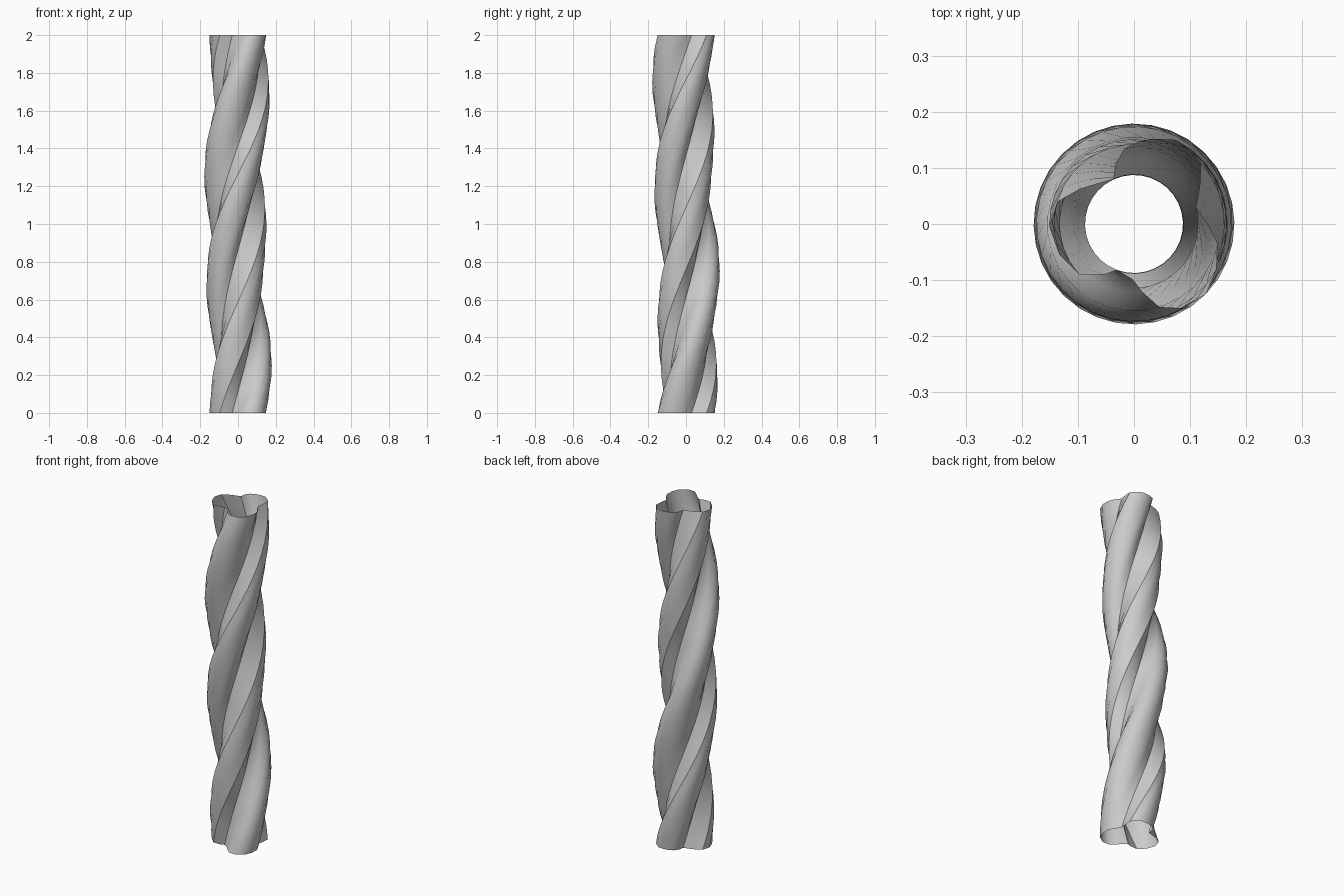
import bpy, bmesh, math

if "Cube" in bpy.data.objects:
    bpy.data.objects.remove(bpy.data.objects["Cube"])

# Three-lobed open cross-section, as seen at both ends
PROFILE = [
    (-0.037, 0.080), (-0.033, 0.107), (-0.017, 0.134), (0.010, 0.147),
    (0.035, 0.152), (0.074, 0.150), (0.100, 0.132), (0.119, 0.109),
    (0.117, 0.066), (0.110, 0.030), (0.135, -0.005), (0.149, -0.035),
    (0.147, -0.080), (0.129, -0.124), (0.088, -0.150), (0.045, -0.148),
    (0.015, -0.121), (-0.003, -0.098), (-0.030, -0.082), (-0.053, -0.090),
    (-0.097, -0.091), (-0.133, -0.055), (-0.151, -0.005), (-0.137, 0.039),
    (-0.097, 0.062),
][::-1]
HEIGHT, RINGS, TURN = 2.0, 32, math.tau

# Sweep the profile upward through one full turn, ends left open
bm = bmesh.new()
rings = []
for i in range(RINGS + 1):
    t = i / RINGS
    c, s = math.cos(TURN * t), math.sin(TURN * t)
    rings.append([bm.verts.new((x * c - y * s, x * s + y * c, HEIGHT * t))
                  for x, y in PROFILE])
n = len(PROFILE)
for lo, hi in zip(rings, rings[1:]):
    for j in range(n):
        k = (j + 1) % n
        bm.faces.new((lo[j], lo[k], hi[k], hi[j]))
bmesh.ops.recalc_face_normals(bm, faces=bm.faces)

mesh = bpy.data.meshes.new("twisted_column")
bm.to_mesh(mesh)
bm.free()
column = bpy.data.objects.new("twisted_column", mesh)
bpy.context.collection.objects.link(column)

# Smooth lobes, creased valleys
bpy.context.view_layer.objects.active = column
column.select_set(True)
bpy.ops.object.shade_smooth_by_angle(angle=math.radians(40))
